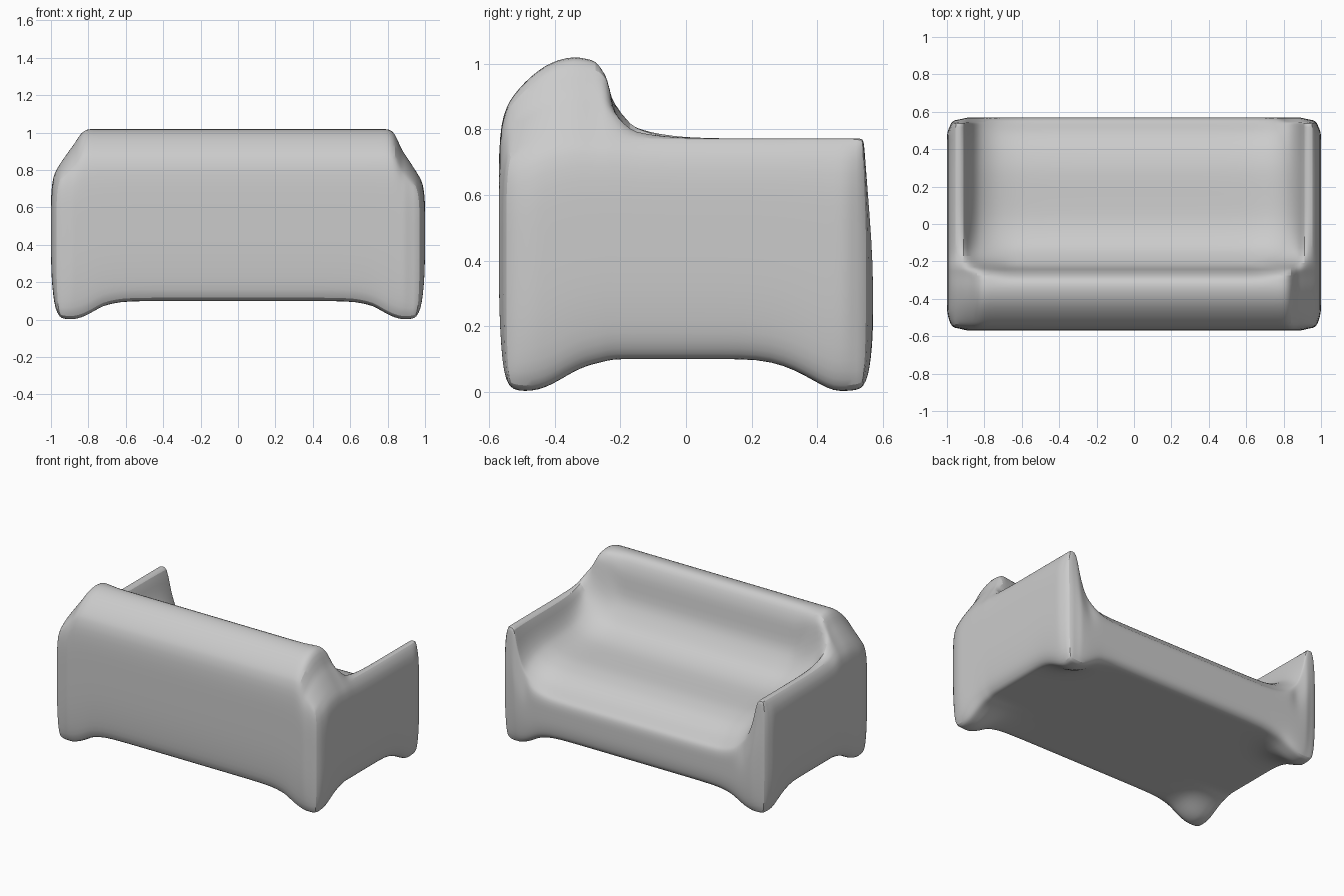
import bpy, bmesh

if "Cube" in bpy.data.objects:
    bpy.data.objects.remove(bpy.data.objects["Cube"])


def interp(v, pts):
    """Piecewise linear profile lookup."""
    if v <= pts[0][0]:
        return pts[0][1]
    for (a, fa), (b, fb) in zip(pts, pts[1:]):
        if v <= b:
            return fa + (fb - fa) * (v - a) / (b - a)
    return pts[-1][1]


# Profiles: seat height, arm rise, backrest rise and its rounded rear edge
SEAT = [(0.15, 0.54), (0.30, 0.53), (0.40, 0.505), (0.48, 0.46), (0.54, 0.39)]
ARM = [(0.62, 0), (0.72, 0.06), (0.79, 0.16), (0.84, 0.32), (0.88, 0.6), (0.90, 0.88), (0.91, 1)]
BACK = [(-0.29, 1), (-0.26, 0.88), (-0.245, 0.72), (-0.235, 0.48), (-0.20, 0.31),
        (-0.13, 0.14), (-0.05, 0.04), (0.03, 0)]
CORNER = [(0.66, 0), (0.80, 0.015), (0.87, 0.035), (0.91, 0.05)]
DROP = [(-0.54, 0.14), (-0.50, 0.085), (-0.46, 0.05), (-0.41, 0.015),
        (-0.34, 0), (-0.29, 0.01)]
CAP_RIGHT = [(0.81, 1.022), (0.84, 1.0), (0.87, 0.92), (0.91, 0.86), (0.955, 0.79)]
CAP_LEFT = [(0.81, 1.022), (0.84, 1.0), (0.87, 0.95), (0.91, 0.895), (0.955, 0.83)]
FOOT_X = [(0.60, 0), (0.72, 0.25), (0.80, 0.75), (0.86, 1), (0.93, 1), (0.955, 0.9)]
FOOT_Y = [(0.22, 0), (0.32, 0.25), (0.40, 0.75), (0.45, 1), (0.51, 1), (0.54, 0.9)]


def top(x, y):
    ax = abs(x)
    z = interp(y, SEAT)
    z += (0.772 - z) * interp(ax, ARM)
    cap = interp(ax, CAP_RIGHT if x > 0 else CAP_LEFT)
    cap -= interp(y, DROP) * interp(ax, [(0.81, 1), (0.955, 0.6)])
    return z + (cap - z) * interp(y - interp(ax, CORNER), BACK)


def bottom(x, y):
    foot = interp(abs(x), FOOT_X) * interp(abs(y), FOOT_Y)
    edge = max(interp(abs(x), [(0.935, 0), (0.955, 1)]), interp(abs(y), [(0.52, 0), (0.54, 1)]))
    return 0.10 - 0.097 * foot + 0.012 * edge * (1 - foot)


half = [0.3, 0.6, 0.66, 0.72, 0.77, 0.81, 0.84, 0.87, 0.89, 0.91, 0.935, 0.955]
xs = [-v for v in reversed(half)] + [0] + half
ys = [-0.54, -0.51, -0.47, -0.43, -0.39, -0.34, -0.30, -0.275, -0.255, -0.245, -0.235, -0.21,
      -0.17, -0.13, -0.08, 0.0, 0.1, 0.22, 0.3, 0.36, 0.41, 0.45, 0.49, 0.52, 0.54]
nx, ny = len(xs), len(ys)

bm = bmesh.new()

# Upholstered top and underside with feet
for height in (top, bottom):
    grid = [[bm.verts.new((x, y, height(x, y))) for y in ys] for x in xs]
    for i in range(nx - 1):
        for j in range(ny - 1):
            bm.faces.new((grid[i][j], grid[i + 1][j], grid[i + 1][j + 1], grid[i][j + 1]))
    if height is top:
        upper = grid
    else:
        lower = grid

# Bulging outer walls, joined around the perimeter
loop = ([(i, 0) for i in range(nx)] + [(nx - 1, j) for j in range(1, ny)]
        + [(i, ny - 1) for i in range(nx - 2, -1, -1)] + [(0, j) for j in range(ny - 2, 0, -1)])
QUICK = [(0, 0), (0.06, 0.5), (0.15, 0.75), (0.3, 0.97), (0.5, 1), (0.8, 1), (0.92, 0.75), (1, 0)]
SLOW = [(0, 0), (0.06, 0.5), (0.15, 0.75), (0.3, 0.97), (0.5, 1), (0.65, 0.9), (0.95, 0.2), (1, 0)]
levels = [0.06, 0.15, 0.3, 0.5, 0.65, 0.8, 0.92, 0.97]
rings = [[lower[i][j] for i, j in loop]]
for t in levels:
    ring = []
    for i, j in loop:
        a, b = lower[i][j].co, upper[i][j].co
        ox = (i == nx - 1) - (i == 0)
        oy = (j == ny - 1) - (j == 0)
        # Walls pull in toward the four vertical corners
        soft = interp(abs(a.x), [(0.89, 1), (0.955, 0.45)]) if oy else \
            interp(abs(a.y), [(0.49, 1), (0.54, 0.45)])
        slow_front = oy > 0 and abs(a.x) > 0.8
        p = a.lerp(b, t)
        p.x += ox * 0.045 * soft * interp(t, QUICK)
        p.y += oy * 0.03 * soft * interp(t, SLOW if slow_front else QUICK)
        ring.append(bm.verts.new(p))
    rings.append(ring)
rings.append([upper[i][j] for i, j in loop])
n = len(loop)
for r0, r1 in zip(rings, rings[1:]):
    for k in range(n):
        m = (k + 1) % n
        bm.faces.new((r0[k], r0[m], r1[m], r1[k]))

bmesh.ops.recalc_face_normals(bm, faces=bm.faces)
mesh = bpy.data.meshes.new("sofa")
bm.to_mesh(mesh)
bm.free()
sofa = bpy.data.objects.new("sofa", mesh)
bpy.context.collection.objects.link(sofa)

# Soften the form
sub = sofa.modifiers.new("soften", 'SUBSURF')
sub.levels = sub.render_levels = 1
bpy.context.view_layer.objects.active = sofa
sofa.select_set(True)
bpy.ops.object.shade_smooth_by_angle(angle=0.7)
